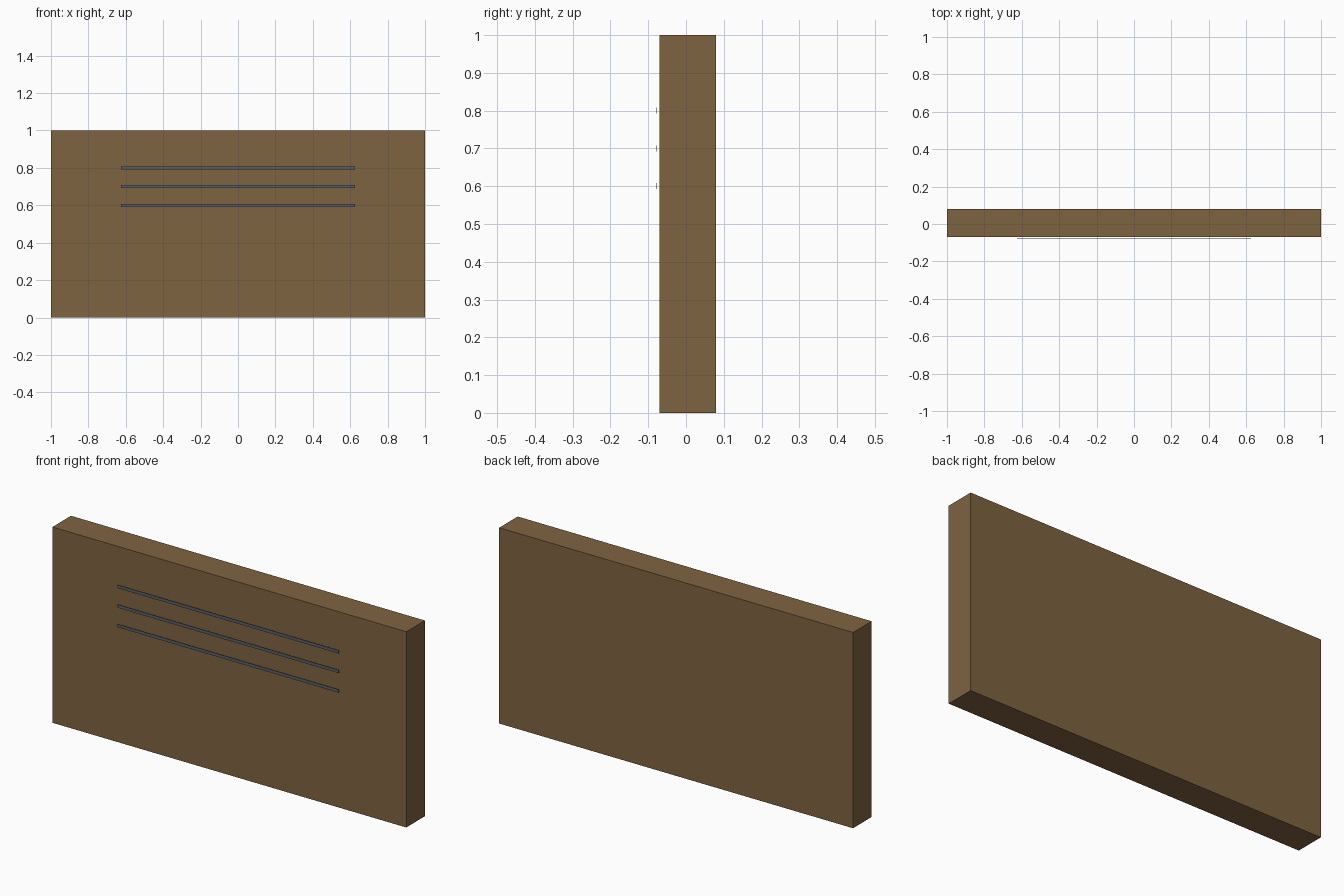
import bpy

if "Cube" in bpy.data.objects:
    bpy.data.objects.remove(bpy.data.objects["Cube"])


def material(name, rgb):
    m = bpy.data.materials.new(name)
    m.diffuse_color = (*rgb, 1.0)
    m.use_nodes = True
    m.node_tree.nodes["Principled BSDF"].inputs["Base Color"].default_value = m.diffuse_color
    return m


def box(name, lo, hi, mat):
    size = [b - a for a, b in zip(lo, hi)]
    mid = [(a + b) / 2 for a, b in zip(lo, hi)]
    bpy.ops.mesh.primitive_cube_add(size=1, location=mid)
    ob = bpy.context.object
    ob.name = name
    ob.scale = size
    bpy.ops.object.transform_apply(location=False, rotation=False, scale=True)
    ob.data.materials.append(mat)
    return ob


wood = material("brown wood", (0.212, 0.125, 0.053))
slate = material("slate grey", (0.10, 0.12, 0.145))

# Wooden board
box("board", (-1, -0.07, 0), (1, 0.08, 1), wood)

# Three thin strips floating just in front of the board
for i, z in enumerate((0.6, 0.7, 0.8)):
    box(f"strip_{i + 1}", (-0.625, -0.08, z - 0.008), (0.625, -0.0785, z + 0.008), slate)
